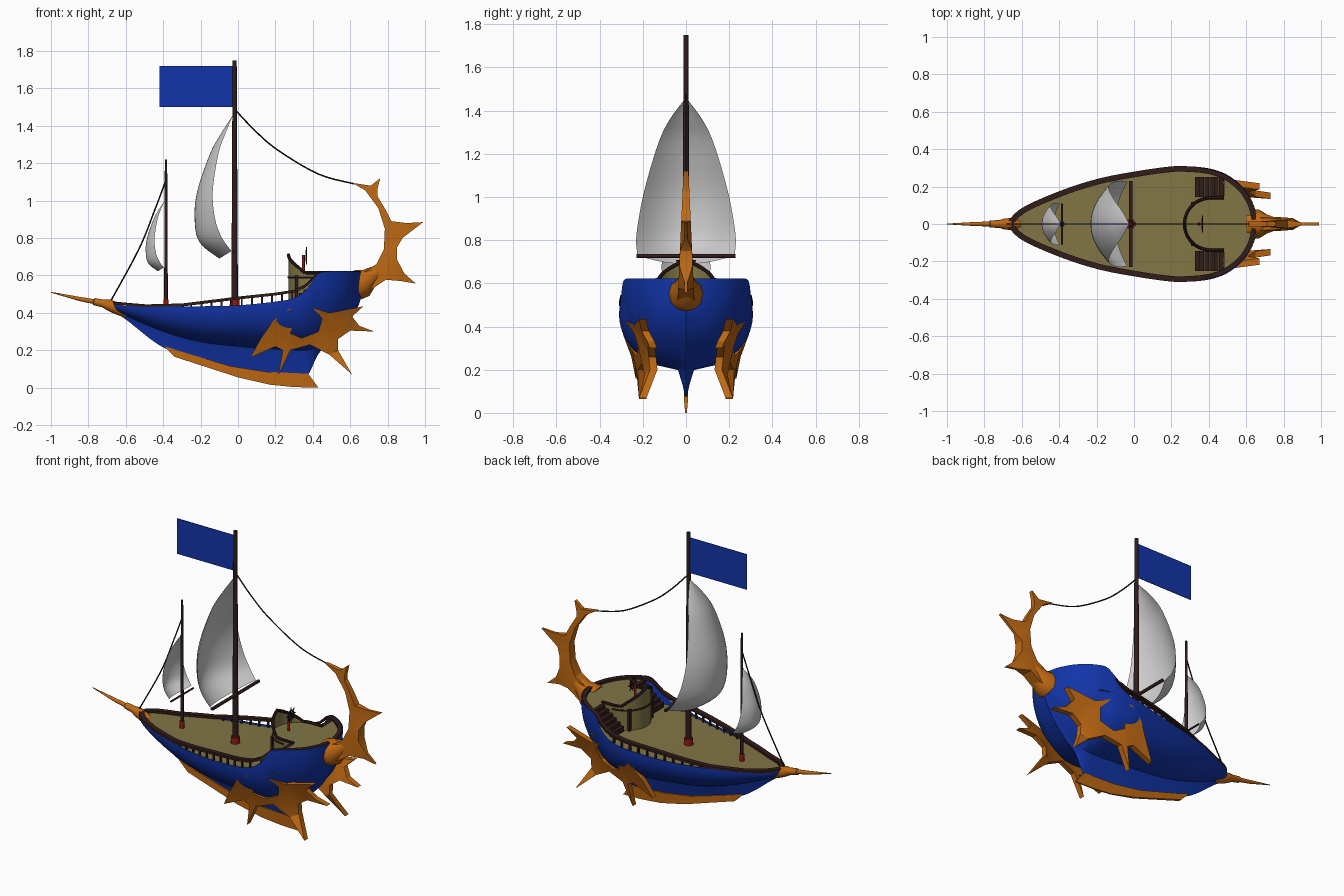
import bpy, bmesh, math
from mathutils import Vector

if "Cube" in bpy.data.objects:
    bpy.data.objects.remove(bpy.data.objects["Cube"])


def mat(name, c):
    m = bpy.data.materials.new(name)
    m.diffuse_color = (*c, 1)
    m.use_nodes = True
    m.node_tree.nodes["Principled BSDF"].inputs["Base Color"].default_value = m.diffuse_color
    return m


BLUE = mat("blue", (.006, .035, .4))
ORANGE = mat("orange", (.52, .14, .006))
BROWN = mat("dark_brown", (.03, .012, .01))
OLIVE = mat("olive_deck", (.22, .18, .06))
RED = mat("red", (.3, .01, .006))
BLACK = mat("rope_black", (.01, .01, .01))


def finish(name, bm, m=None, angle=35):
    bmesh.ops.remove_doubles(bm, verts=bm.verts, dist=1e-5)
    bmesh.ops.recalc_face_normals(bm, faces=bm.faces)
    me = bpy.data.meshes.new(name)
    bm.to_mesh(me)
    bm.free()
    o = bpy.data.objects.new(name, me)
    bpy.context.collection.objects.link(o)
    if m:
        me.materials.append(m)
    bpy.ops.object.select_all(action='DESELECT')
    o.select_set(True)
    bpy.context.view_layer.objects.active = o
    bpy.ops.object.shade_smooth_by_angle(angle=math.radians(angle))
    return o


def loft(name, rows, m=None, close=False, caps=False, angle=35):
    bm = bmesh.new()
    vs = [[bm.verts.new(p) for p in r] for r in rows]
    n = len(rows[0])
    for a, b in zip(vs, vs[1:]):
        for i in range(n if close else n - 1):
            j = (i + 1) % n
            bm.faces.new((a[i], a[j], b[j], b[i]))
    if caps:
        bm.faces.new(vs[0])
        bm.faces.new(vs[-1])
    return finish(name, bm, m, angle)


def tube(name, pts, m, ref=(0, 1, 0), n=12):
    P = [Vector(p[:3]) for p in pts]
    rows = []
    for i, p in enumerate(P):
        t = (P[min(i + 1, len(P) - 1)] - P[max(i - 1, 0)]).normalized()
        a = t.cross(Vector(ref)).normalized()
        b = t.cross(a)
        rows.append([p + pts[i][3] * (a * math.cos(k * math.tau / n) + b * math.sin(k * math.tau / n))
                     for k in range(n)])
    return loft(name, rows, m, True, True)


def box(name, x, y, z, m):
    rows = [[(a, y[0], z[0]), (a, y[1], z[0]), (a, y[1], z[1]), (a, y[0], z[1])] for a in x]
    return loft(name, rows, m, True, True)


def spline(keys, n):
    # Catmull-Rom through tuples of any length
    out = []
    L = len(keys) - 1
    for i in range(L):
        a, b, c, d = keys[max(i - 1, 0)], keys[i], keys[i + 1], keys[min(i + 2, L)]
        for s in range(n):
            t = s / n
            out.append(tuple(.5 * (2 * q + (r - p) * t + (2 * p - 5 * q + 4 * r - w) * t * t
                                   + (3 * q - p - 3 * r + w) * t ** 3) for p, q, r, w in zip(a, b, c, d)))
    return out + [tuple(keys[-1])]


def lerp(keys, x):
    for a, b in zip(keys, keys[1:]):
        if x <= b[0]:
            return a[1] + (b[1] - a[1]) * max(0, x - a[0]) / (b[0] - a[0])
    return keys[-1][1]


def blade(name, outline, thick, shift, m):
    # flat silhouette in xz, given thickness and bent sideways
    bm = bmesh.new()
    f = bm.faces.new([bm.verts.new((x, 0, z)) for x, z in outline])
    f.normal_update()
    bmesh.ops.triangulate(bm, faces=[f])
    ext = bmesh.ops.extrude_face_region(bm, geom=bm.faces[:], use_keep_orig=True)
    far = {e for e in ext["geom"] if isinstance(e, bmesh.types.BMVert)}
    for v in bm.verts:
        t = thick(v.co.x, v.co.z)
        v.co.y = shift(v.co.x, v.co.z) + (t if v in far else -t)
    return finish(name, bm, m, 30)


# Hull stations: x, half width, sheer z, bilge z, keel z
KEYS = [(-.685, 0, .45, .43, .42), (-.6, .085, .437, .385, .365), (-.4, .175, .435, .30, .215),
        (-.2, .24, .435, .245, .155), (0, .28, .44, .22, .105), (.2, .308, .46, .205, .075),
        (.3, .308, .48, .20, .065), (.37, .302, .53, .20, .065), (.43, .29, .61, .22, .18),
        (.5, .262, .622, .265, .245), (.58, .2, .622, .345, .33), (.63, .125, .622, .42, .41),
        (.652, .06, .622, .47, .46), (.66, 0, .622, .5, .49)]
ST = [(x, max(w, 0), t, g, k) for x, w, t, g, k in spline(KEYS, 6)]


def section(s):
    x, w, t, g, k = s
    half = [(w * (.12 + .88 * math.sqrt(max(0, 1 - (i / 12) ** 2.1))), t + (g - t) * i / 12) for i in range(13)]
    half += [(w * .05, (g + k) / 2)]
    return [(x, -y, z) for y, z in half] + [(x, 0, k)] + [(x, y, z) for y, z in reversed(half)]


loft("hull", [section(s) for s in ST], BLUE, angle=40)

# Decks
loft("main_deck", [[(x, c * w * .97, min(t, .475) - .008) for c in (-1, 0, 1)]
                   for x, w, t, g, k in ST if x < .485], OLIVE)
QX, QZ, R, CX = .48, .605, .14, .41
arc = [(CX - R * math.cos(a), R * math.sin(a)) for a in [math.radians(i * 7.5 - 90) for i in range(25)]]
width = [(s[0], s[1]) for s in ST]
aft = [(x, w * .98) for x, w in width if x > QX]
qw = lerp(width, QX) * .97
front = [(QX, -qw), (QX, -R)] + arc + [(QX, R), (QX, qw)]
bm = bmesh.new()
bm.faces.new([bm.verts.new((x, y, QZ)) for x, y in front + aft + [(x, -y) for x, y in reversed(aft[:-1])]])
finish("quarter_deck", bm, OLIVE)
loft("quarter_deck_wall", [[(x, max(-c, min(c, y)), z) for x, y in front]
                           for z, c in ((.465, qw * .84), (.54, qw * .94), (QZ, qw))], OLIVE)


def par(y, x):
    a = abs(math.atan2(y, CX - x))
    return QZ + .01 + .095 * max(0, 1 - a / 1.15) ** .8


loft("parapet", [[(x, y, QZ) for x, y in arc], [(x, y, par(y, x)) for x, y in arc]], OLIVE)
tube("parapet_rail", [(x, y, par(y, x), .009) for x, y in [(QX, -R)] + arc + [(QX, R)]], BROWN, (0, 0, 1), 8)
tube("deck_edge_trim", [(x, y, .59, .006) for x, y in arc], BROWN, (0, 0, 1), 6)

# Rail around the hull, balusters, stairs
RAIL = [(-.685, .46), (-.5, .445), (-.3, .45), (0, .487), (.2, .508), (.3, .523), (.36, .55), (.43, .612),
        (.5, .623), (.7, .623)]
for sg in (-1, 1):
    rows = []
    for i, (x, w) in enumerate(width):
        p, q = width[max(i - 1, 0)], width[min(i + 1, len(width) - 1)]
        d = Vector((q[0] - p[0], q[1] - p[1])).normalized()
        if i == len(width) - 1:
            d = Vector((0, -1))
        e = .004 if x > .35 else 0
        ox, oy = x + d.y * e, max(0, w - d.x * e)
        ix, iy = x + d.y * .03, max(0, w - d.x * .03)
        z = lerp(RAIL, x)
        rows.append([(ox, sg * oy, z), (ix, sg * iy, z), (ix, sg * iy, z - .015), (ox, sg * oy, z - .015)])
    loft("rail", rows, BROWN, True)
    for i in range(11):
        x = -.25 + i * .054
        y = sg * (lerp(width, x) - .015)
        box("baluster", (x - .005, x + .005), (y - .006, y + .006), (.425, lerp(RAIL, x) - .005), BROWN)
    for i in range(6):
        x = .325 + i * .026
        top = .485 + .02 * (i + 1)
        box("stair_step", (x, x + .024), (sg * .145, sg * .25), (top - .03, top), BROWN)
    box("wall_post", (.305, .32), (sg * .1, sg * .118), (.46, .6), BROWN)

# Keel strip
blade("keel", [(-.4, .225), (-.31, .195), (-.04, .115), (.15, .085), (.375, .075), (.43, 0), (.3, .003),
               (.17, .016), (0, .055), (-.2, .12), (-.34, .165)],
      lambda x, z: .004 + .006 * min(1, z / .07), lambda x, z: 0, ORANGE)

# Bowsprit
tube("bowsprit", [(-1, 0, .51, .002), (-.85, 0, .475, .011), (-.775, 0, .461, .013), (-.77, 0, .46, .019),
                  (-.72, 0, .45, .021), (-.69, 0, .442, .03), (-.65, 0, .425, .032), (-.59, 0, .395, .025)], ORANGE)

# Curved tail with spikes
TAIL = [(.66, .49), (.72, .53), (.79, .577), (.87, .57), (.95, .557), (.89, .61), (.85, .685), (.85, .75), (.88, .80),
        (.99, .885), (.9, .88), (.82, .89), (.79, .95), (.745, 1.025), (.745, 1.06), (.76, 1.12), (.71, 1.08),
        (.61, 1.095), (.68, 1.055), (.75, .96), (.785, .85), (.78, .74), (.74, .66), (.66, .61)]
blade("tail", TAIL, lambda x, z: max(.011, .035 - .045 * (z - .6)) if x < .86 else .008, lambda x, z: 0, ORANGE)
tube("tail_root", [(.63, 0, .545, .08), (.665, 0, .56, .078), (.7, 0, .585, .055), (.74, 0, .615, .04),
                   (.78, 0, .65, .02)], ORANGE)

# Spiked side fins
FIN = [(.065, .16), (.12, .26), (.19, .36), (.27, .42), (.36, .44), (.30, .36), (.28, .29), (.34, .265), (.43, .30),
       (.45, .37), (.40, .425), (.49, .40), (.67, .435), (.61, .38), (.65, .33), (.73, .30), (.60, .305),
       (.535, .26), (.535, .20), (.61, .07), (.49, .175), (.385, .23), (.28, .20), (.215, .065), (.24, .20), (.20, .22)]
BASE = [(0, .225), (.25, .215), (.4, .18), (.55, .135), (.67, .115), (.75, .12)]
for sg in (-1, 1):
    blade("side_fin", FIN, lambda x, z: .017,
          lambda x, z: sg * (lerp(BASE, x) + (.4 if z > .22 else .5 if x > .4 else -.1) * abs(z - .22)), ORANGE)

# Masts, yards and sails
SAIL = [(1.46, -.025, 0, -.025), (1.36, -.067, .075, -.09), (1.25, -.105, .128, -.15), (1.05, -.135, .188, -.218),
        (.9, -.122, .219, -.232), (.8, -.085, .231, -.205), (.73, -.035, .225, -.1)]
for nm, mx, top, r, yz, yw, s, st in (("main", -.018, 1.75, .018, .727, .23, 1, 1.46),
                                      ("fore", -.385, 1.22, .01, .63, .11, .49, 1.0)):
    tube(nm + "_mast", [(mx, 0, .42, r), (mx, 0, .9, r * .85), (mx, 0, top, r * .62)], BROWN)
    tube(nm + "_mast_collar", [(mx, 0, .42, r * 1.5), (mx, 0, .47, r * 1.4)], RED)
    tube(nm + "_yard", [(mx, -yw, yz, r * .55), (mx, yw, yz, r * .55)], BROWN, (0, 0, 1))
    rows = []
    for z, xe, w, xc in spline(SAIL, 5):
        row = []
        for i in range(17):
            u = i / 8 - 1
            b = 1 - u * u
            zz = z - .04 * b * max(0, (.9 - z) / .17)
            row.append((mx - .007 + (xe + (xc - xe) * b + .025) * s, u * w * s, st + (zz - 1.46) * s))
        rows.append(row)
    loft(nm + "_sail", rows, angle=60)

# Flag and ropes
box("flag", (-.42, -.02), (-.002, .002), (1.5, 1.72), BLUE)
tube("aft_rope", [(x, 0, z, .004) for x, z in spline([(-.01, 1.48), (.1, 1.365), (.22, 1.265), (.43, 1.142),
                                                      (.62, 1.09)], 5)], BLACK, n=6)
tube("fore_rope", [(x, 0, z, .004) for x, z in spline([(-.685, .455), (-.53, .74), (-.445, .95),
                                                       (-.385, 1.11)], 5)], BLACK, n=6)

# Steering wheel on its post
tube("wheel_post", [(.35, 0, .6, .008), (.35, 0, .71, .007)], RED)
tube("wheel_rim", [(.365, .028 * math.cos(a), .705 + .028 * math.sin(a), .004)
                   for a in [i * math.tau / 20 for i in range(21)]], BROWN, (1, 0, 0), 6)
for i in range(4):
    c, s = .046 * math.cos(i * math.pi / 4), .046 * math.sin(i * math.pi / 4)
    tube("wheel_spoke", [(.365, -c, .705 - s, .003), (.365, c, .705 + s, .003)], BROWN, (1, 0, 0), 6)
